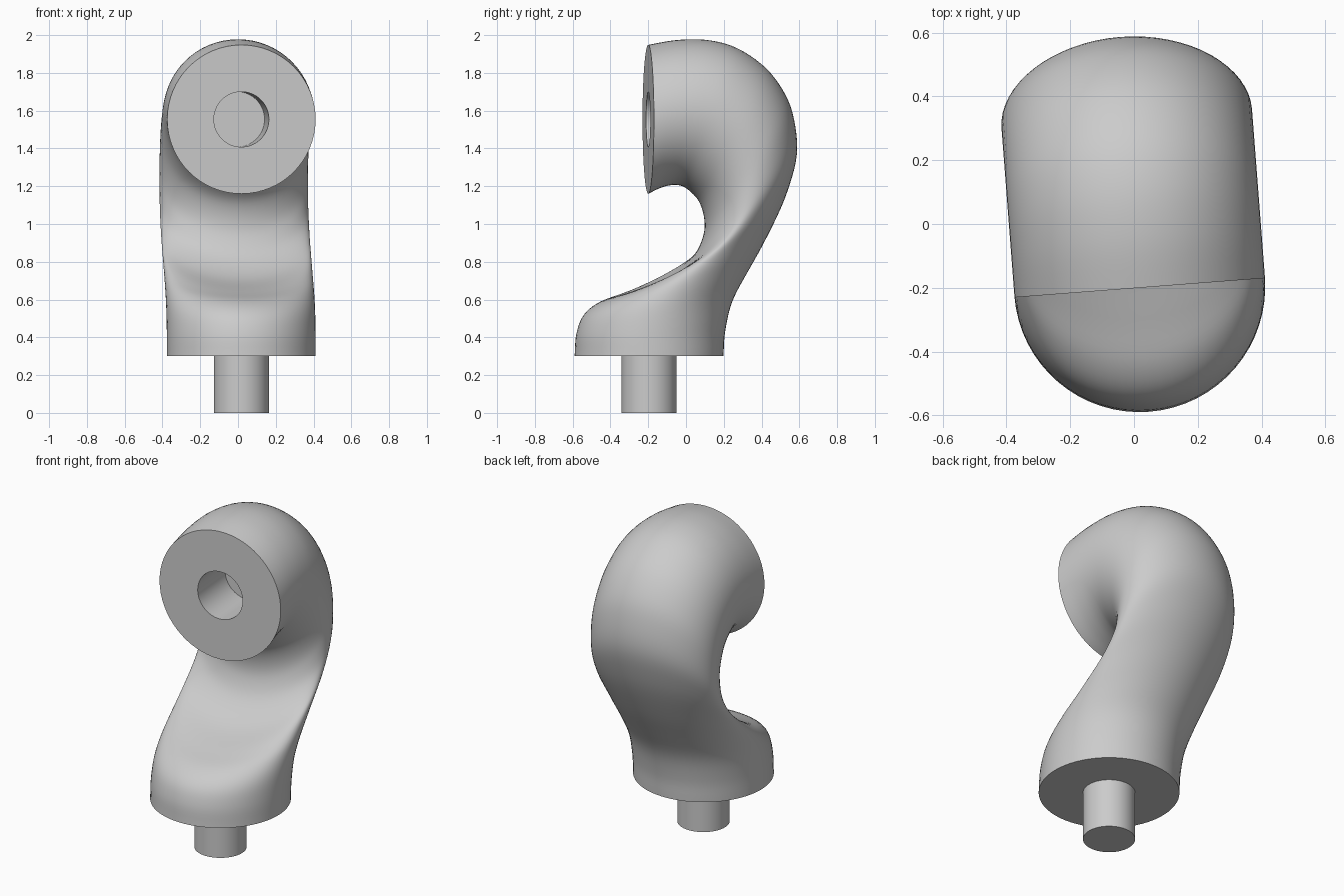
import bpy, bmesh
from math import sin, cos, pi, radians
from mathutils import Vector, Matrix

cube = bpy.data.objects.get("Cube")
if cube:
    bpy.data.objects.remove(cube, do_unlink=True)

grey = bpy.data.materials.new("light grey")
grey.use_nodes = True
colour = (0.6, 0.6, 0.6, 1)
grey.diffuse_color = colour
grey.node_tree.nodes["Principled BSDF"].inputs["Base Color"].default_value = colour

SEGMENTS, STEPS = 64, 5
RADIUS, PIN, DEPTH = 0.394, 0.146, 0.3
PIVOT = Vector((0.018, -0.2, 0))
YAW = Matrix.Rotation(radians(4.4), 3, "Z")

# Inner edge of the bend: y, z and tilt in degrees of each round section
sections = [Vector(s) for s in (
    (-0.59, 0.3, 0), (-0.58, 0.42, 1), (-0.54, 0.52, 5), (-0.45, 0.59, 11),
    (-0.3, 0.64, 22), (-0.1, 0.71, 36), (0.03, 0.81, 45), (0.09, 0.92, 52),
    (0.1, 1.02, 57), (0.07, 1.12, 63), (0, 1.19, 69), (-0.06, 1.207, 76),
    (-0.13, 1.193, 83), (-0.2, 1.16, 90))]


def spline(points, steps):
    """Smooth curve through all the points."""
    ends = [2 * points[0] - points[1]] + points + [2 * points[-1] - points[-2]]
    for a, b, c, d in zip(ends, ends[1:], ends[2:], ends[3:]):
        for i in range(steps):
            t = i / steps
            yield 0.5 * (2 * b + (c - a) * t + (2 * a - 5 * b + 4 * c - d) * t ** 2
                         + (3 * b - a - 3 * c + d) * t ** 3)
    yield points[-1]


def add_ring(bm, section, radius, sink=0):
    """Round section, sunk back along its normal by the given amount."""
    y, z, tilt = section
    tilt = radians(tilt)
    across = Vector((0, cos(tilt), sin(tilt)))
    normal = Vector((0, -sin(tilt), cos(tilt)))
    centre = Vector((0, y, z)) + across * RADIUS - normal * sink
    ring = []
    for i in range(SEGMENTS):
        a = 2 * pi * i / SEGMENTS
        p = centre + radius * (cos(a) * Vector((1, 0, 0)) + sin(a) * across)
        ring.append(bm.verts.new(YAW @ (p - Vector((0, PIVOT.y, 0))) + PIVOT))
    return ring


# Bent body with a pin below and a matching blind socket in the upper face
bm = bmesh.new()
first, last = sections[0], sections[-1]
rings = [add_ring(bm, first, PIN, DEPTH), add_ring(bm, first, PIN)]
rings += [add_ring(bm, s, RADIUS) for s in spline(sections, STEPS)]
rings += [add_ring(bm, last, PIN), add_ring(bm, last, PIN, DEPTH)]
for low, high in zip(rings, rings[1:]):
    for i in range(SEGMENTS):
        j = (i + 1) % SEGMENTS
        bm.faces.new((low[i], low[j], high[j], high[i]))
bm.faces.new(rings[0][::-1])
bm.faces.new(rings[-1])
bmesh.ops.recalc_face_normals(bm, faces=bm.faces)

mesh = bpy.data.meshes.new("bent_connector")
bm.to_mesh(mesh)
bm.free()
mesh.materials.append(grey)
body = bpy.data.objects.new("bent_connector", mesh)
bpy.context.collection.objects.link(body)

for other in bpy.context.selected_objects:
    other.select_set(False)
body.select_set(True)
bpy.context.view_layer.objects.active = body
bpy.ops.object.shade_smooth_by_angle(angle=radians(35))
